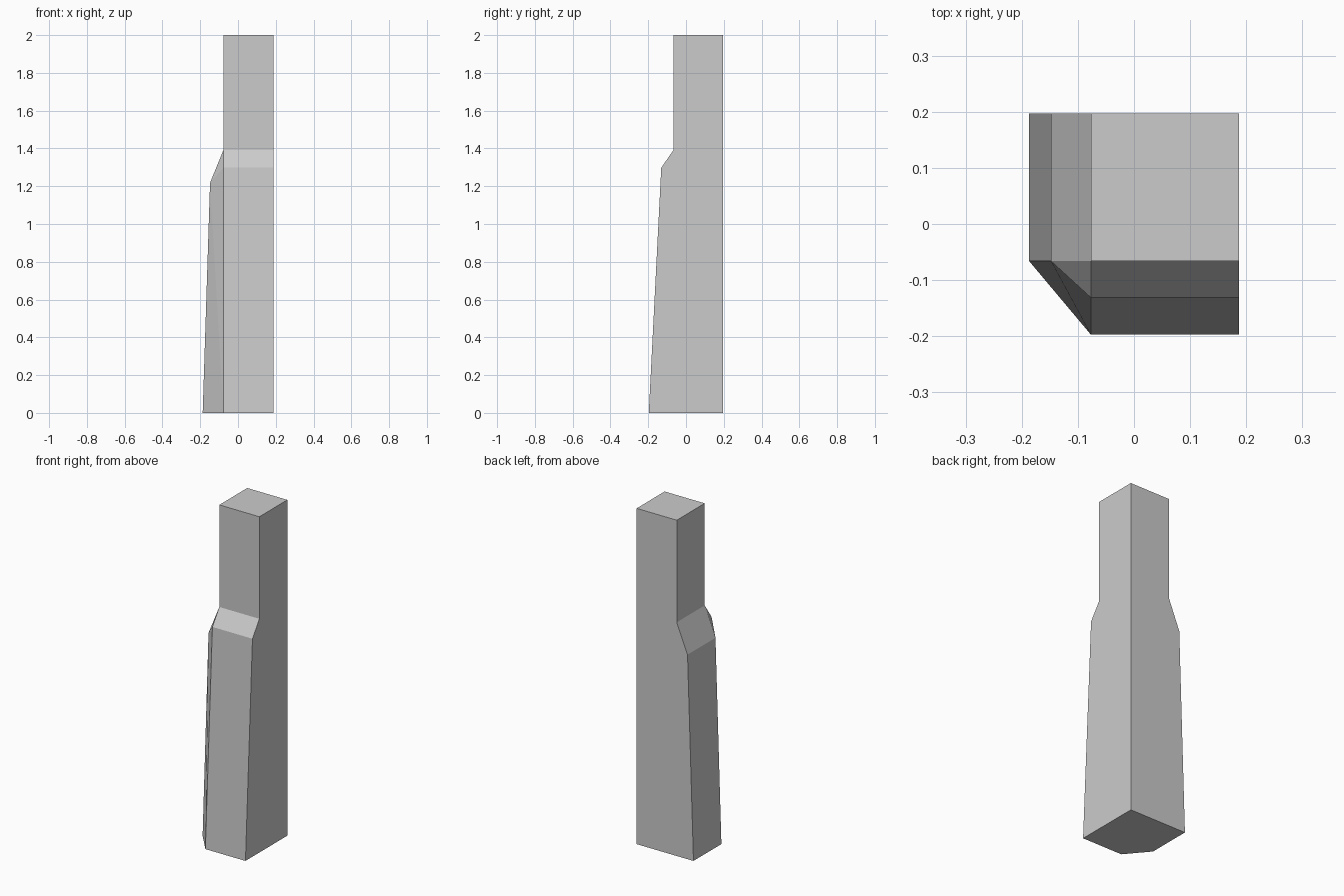
import bpy
import bmesh

if "Cube" in bpy.data.objects:
    bpy.data.objects.remove(bpy.data.objects["Cube"])

R, B = 0.187, 0.197            # straight right and back walls
CX, CY = -0.077, -0.066        # front-left corner of the upper post

# Outlines (offset, height) of the swollen front and left sides
front = [(-0.197, 0), (-0.131, 1.298), (CY, 1.392), (CY, 2)]
left = [(-0.187, 0), (-0.148, 1.218), (CX, 1.392), (CX, 2)]

bm = bmesh.new()


def row(points):
    return [bm.verts.new(p) for p in points]


# Vertical strips of points around the post
fr = row((R, y, z) for y, z in front)
fc = row((CX, y, z) for y, z in front)
lc = row((x, CY, z) for x, z in left[:2])
lb = row((x, B, z) for x, z in left)
rb = row([(R, B, 0), (R, B, 2)])
lc += fc[2:]

# Front and left bands
for a, b in ((fc, fr), (lb, lc)):
    for i in range(3):
        bm.faces.new((a[i], b[i], b[i + 1], a[i + 1]))

# Sloped corner between the two bands
bm.faces.new((lc[0], fc[0], lc[1]))
bm.faces.new((fc[0], fc[1], lc[1]))
bm.faces.new((lc[1], fc[1], fc[2]))

# Right wall, back wall, top and bottom
bm.faces.new(fr + [rb[1], rb[0]])
bm.faces.new(lb + [rb[1], rb[0]])
bm.faces.new((fc[3], fr[3], rb[1], lb[3]))
bm.faces.new((lc[0], lb[0], rb[0], fr[0], fc[0]))

bmesh.ops.recalc_face_normals(bm, faces=bm.faces)
mesh = bpy.data.meshes.new("corner_post")
bm.to_mesh(mesh)
bm.free()
bpy.context.collection.objects.link(bpy.data.objects.new("corner_post", mesh))
